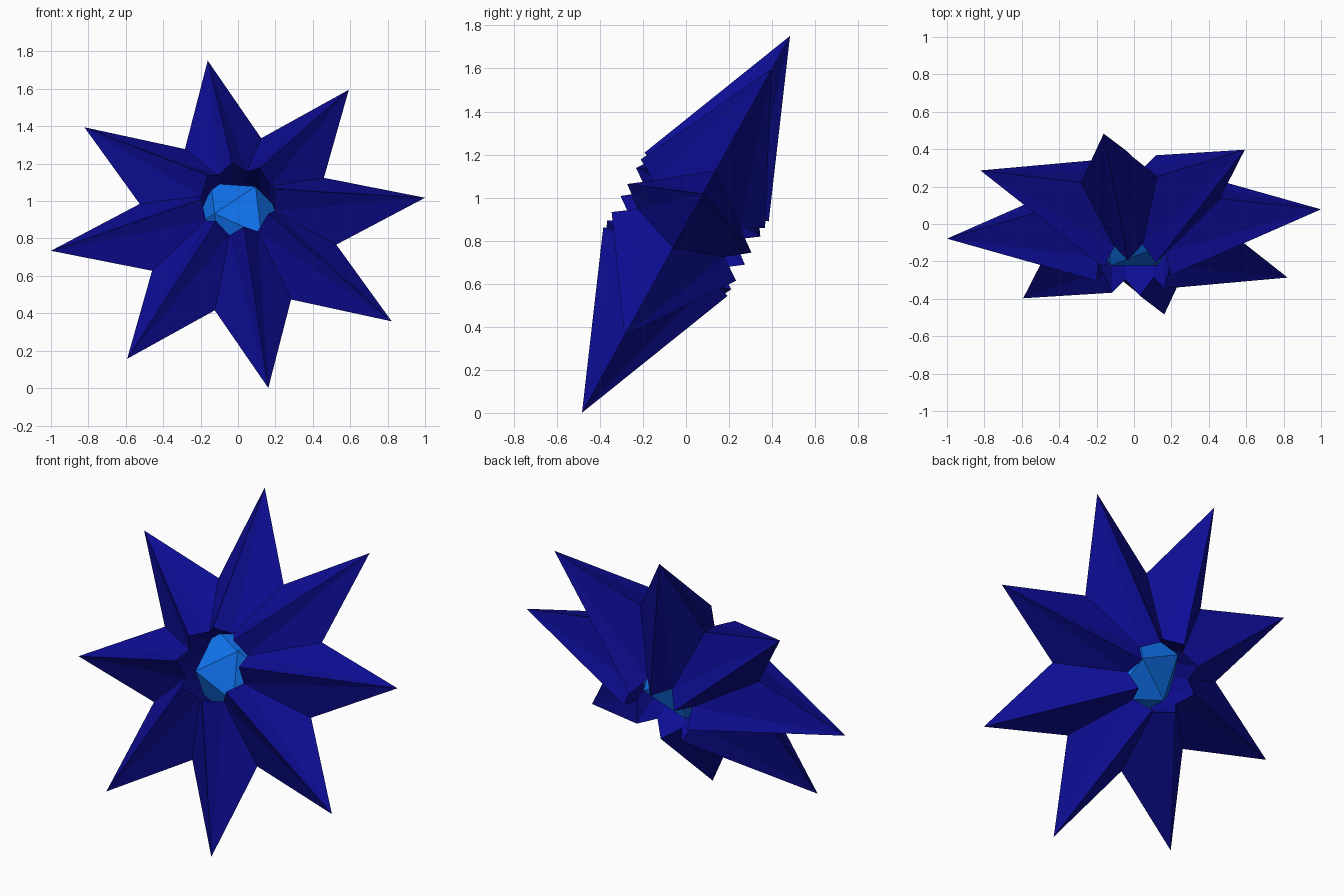
import bpy, bmesh
from math import sin, cos, radians, sqrt
from mathutils import Vector, Matrix

if "Cube" in bpy.data.objects:
    bpy.data.objects.remove(bpy.data.objects["Cube"])

CENTRE = Vector((0, 0, 0.876))
N = 8                       # points on the star
SPIN = radians(9.2)
TILT = Matrix.Translation(CENTRE) @ Matrix.Rotation(radians(61.1), 4, 'X')


def finish(bm, name, color):
    bmesh.ops.recalc_face_normals(bm, faces=bm.faces)
    mesh = bpy.data.meshes.new(name)
    bm.to_mesh(mesh)
    bm.free()
    mat = bpy.data.materials.new(name + "_colour")
    mat.diffuse_color = (*color, 1)
    mat.use_nodes = True
    mat.node_tree.nodes["Principled BSDF"].inputs["Base Color"].default_value = mat.diffuse_color
    mesh.materials.append(mat)
    obj = bpy.data.objects.new(name, mesh)
    bpy.context.collection.objects.link(obj)
    return obj


# Star body: ring of spikes around a zigzag-edged central hole
bm = bmesh.new()
outer, front, back = [], [], []
for i in range(2 * N):
    a = SPIN + i * radians(180 / N)
    r, h = (1.013, 0.33) if i % 2 == 0 else (0.54, 0.23)
    d = Vector((cos(a), sin(a), 0))
    up = Vector((0, 0, h))
    outer.append(bm.verts.new(TILT @ (d * r)))
    front.append(bm.verts.new(TILT @ (d * 0.2 + up)))
    back.append(bm.verts.new(TILT @ (d * 0.2 - up)))
for i in range(2 * N):
    j = (i + 1) % (2 * N)
    tip, val = (i, j) if i % 2 == 0 else (j, i)
    for rim in (front, back):
        # each spike flank is split from the tip to the inner valley point
        bm.faces.new((outer[tip], outer[val], rim[val]))
        bm.faces.new((outer[tip], rim[val], rim[tip]))
    bm.faces.new((front[i], front[j], back[j], back[i]))
finish(bm, "star_body", (0.004, 0.004, 0.30))

# Core gem: icosahedron sitting in the hole
phi = (1 + sqrt(5)) / 2
s = 0.262 / sqrt(1 + phi * phi)
ex = Vector((0.908, 0, -0.418)).normalized()
ey = Vector((0, -1, 0))
ez = Vector((0.418, 0, 0.908)).normalized()
bm = bmesh.new()
for p in (-1, 1):
    for q in (-phi, phi):
        for x, y, z in ((p, q, 0), (0, p, q), (q, 0, p)):
            bm.verts.new(CENTRE + s * (ex * x + ey * y + ez * z))
bmesh.ops.convex_hull(bm, input=bm.verts[:])
finish(bm, "core_gem", (0.005, 0.17, 0.85))
